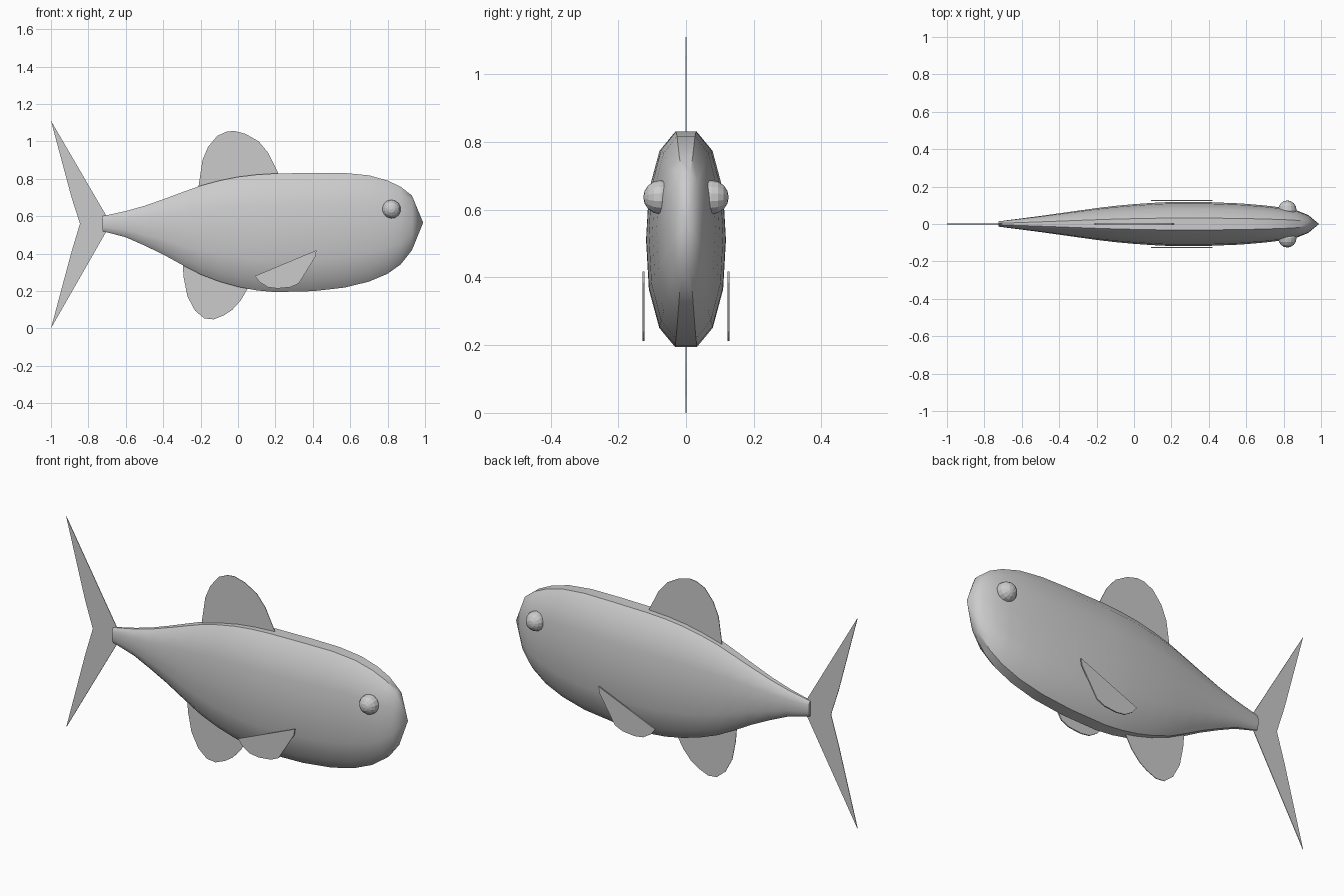
import bpy, bmesh, math

if "Cube" in bpy.data.objects:
    bpy.data.objects.remove(bpy.data.objects["Cube"])

def finish(name, bm, smooth=False):
    bmesh.ops.recalc_face_normals(bm, faces=bm.faces)
    me = bpy.data.meshes.new(name)
    bm.to_mesh(me)
    bm.free()
    ob = bpy.data.objects.new(name, me)
    bpy.context.collection.objects.link(ob)
    if smooth:
        bpy.ops.object.select_all(action='DESELECT')
        ob.select_set(True)
        bpy.context.view_layer.objects.active = ob
        bpy.ops.object.shade_smooth_by_angle(angle=math.radians(35))
    return ob

def fin(name, outline, y=0.0, thick=0.003):
    # thin plate cut from an (x, z) outline
    bm = bmesh.new()
    front = [bm.verts.new((x, y - thick / 2, z)) for x, z in outline]
    back = [bm.verts.new((x, y + thick / 2, z)) for x, z in outline]
    n = len(outline)
    bm.faces.new(front)
    bm.faces.new(back[::-1])
    for i in range(n):
        j = (i + 1) % n
        bm.faces.new((front[i], back[i], back[j], front[j]))
    return finish(name, bm)

# Body: stations along x as (x, top z, bottom z, half width)
stations = [
    (-0.725, 0.60, 0.52, 0.014), (-0.60, 0.627, 0.487, 0.030),
    (-0.50, 0.655, 0.443, 0.043), (-0.40, 0.69, 0.395, 0.057),
    (-0.30, 0.727, 0.34, 0.071), (-0.20, 0.763, 0.288, 0.085),
    (-0.10, 0.79, 0.25, 0.097), (0.0, 0.81, 0.222, 0.106),
    (0.10, 0.822, 0.203, 0.113), (0.20, 0.828, 0.194, 0.118),
    (0.40, 0.831, 0.199, 0.117), (0.57, 0.831, 0.218, 0.110),
    (0.70, 0.818, 0.25, 0.099), (0.80, 0.79, 0.292, 0.087),
    (0.87, 0.757, 0.342, 0.073), (0.93, 0.71, 0.418, 0.049)]
quarter = [(0.27, 1), (0.67, 0.82), (0.93, 0.46), (1, 0)]
half = quarter + [(y, -z) for y, z in quarter[2::-1]]
section = half + [(-y, z) for y, z in half[::-1]]

bm = bmesh.new()
rings = []
for x, top, bot, w in stations:
    c, h = (top + bot) / 2, (top - bot) / 2
    rings.append([bm.verts.new((x, w * sy, c + h * sz)) for sy, sz in section])
n = len(section)
for a, b in zip(rings, rings[1:]):
    for i in range(n):
        j = (i + 1) % n
        bm.faces.new((a[i], a[j], b[j], b[i]))
bm.faces.new(rings[0])
nose = bm.verts.new((0.99, 0, 0.565))
for i in range(n):
    bm.faces.new((rings[-1][i], rings[-1][(i + 1) % n], nose))
finish("body", bm, smooth=True)

# Centre-line fins
fin("dorsal_fin", [
    (-0.21, 0.74), (-0.21, 0.765), (-0.19, 0.90), (-0.16, 0.97), (-0.11, 1.03),
    (-0.06, 1.052), (-0.02, 1.056), (0.04, 1.04), (0.11, 1.0), (0.16, 0.94),
    (0.215, 0.83), (0.215, 0.80)])
fin("belly_fin", [
    (-0.29, 0.36), (-0.295, 0.33), (-0.29, 0.27), (-0.27, 0.17), (-0.23, 0.095),
    (-0.18, 0.053), (-0.13, 0.048), (-0.075, 0.07), (-0.03, 0.10),
    (0.015, 0.15), (0.05, 0.21), (0.05, 0.24)])
fin("tail_fin", [
    (-0.70, 0.595), (-1.0, 1.11), (-0.89, 0.70), (-0.845, 0.56),
    (-0.89, 0.41), (-1.0, 0.0), (-0.70, 0.525)])

# Side fins and eyes, mirrored
for side, s in (("left", 1), ("right", -1)):
    fin("side_fin_" + side, [
        (0.09, 0.28), (0.42, 0.418), (0.415, 0.385), (0.325, 0.24), (0.28, 0.22),
        (0.21, 0.213), (0.16, 0.22), (0.115, 0.248)], y=s * 0.125, thick=0.006)
    bpy.ops.mesh.primitive_uv_sphere_add(
        segments=14, ring_count=8, radius=0.05,
        location=(0.82, s * 0.076, 0.637), rotation=(math.pi / 2, 0, 0))
    bpy.context.object.name = "eye_" + side
